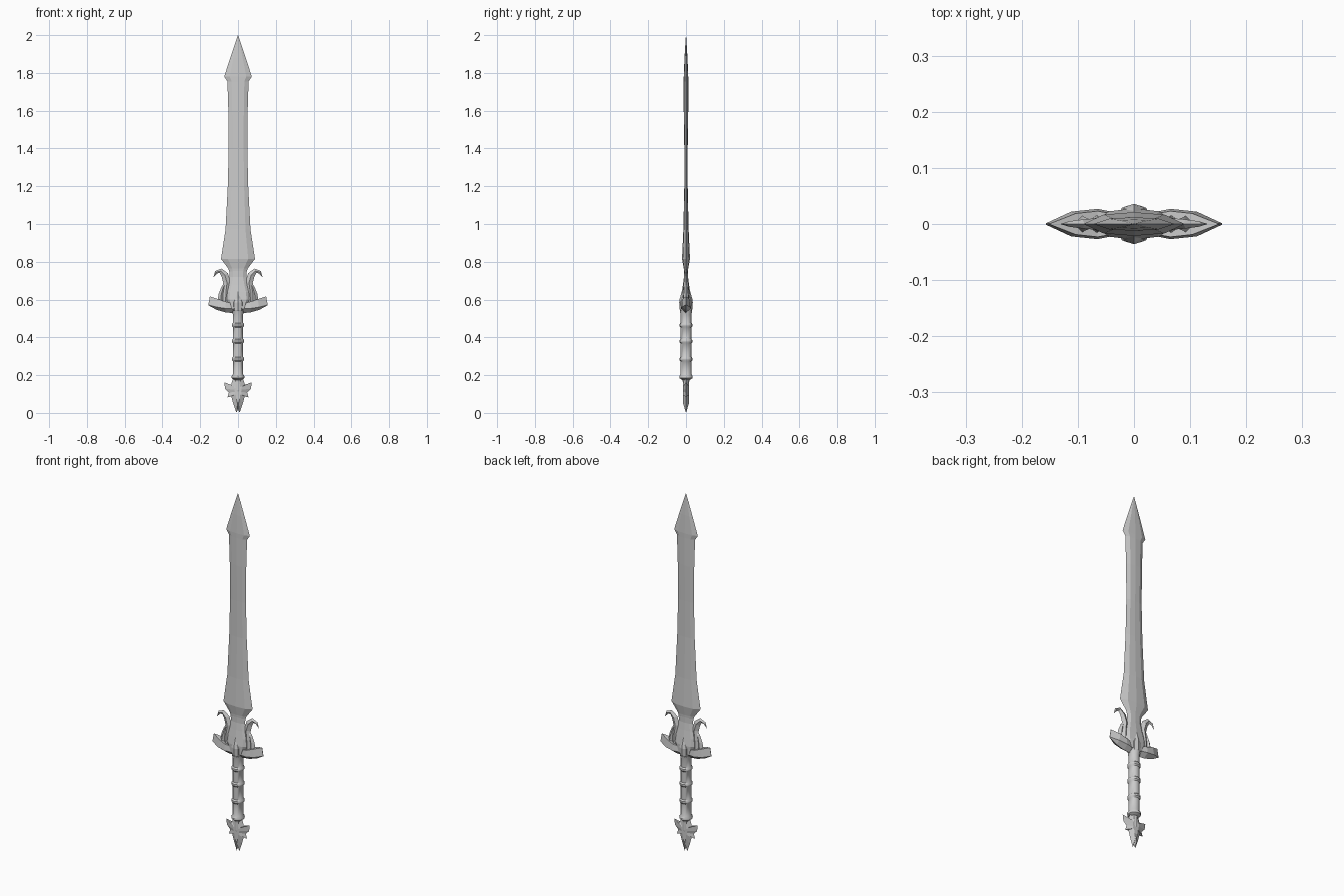
import bpy, bmesh, math
from mathutils import Vector


def make(name, rings, mirror=False, smooth=None):
    """Skin a list of equal-length closed rings, cap both ends."""
    bm = bmesh.new()
    vr = [[bm.verts.new(p) for p in r] for r in rings]
    n = len(rings[0])
    for a, b in zip(vr, vr[1:]):
        for i in range(n):
            j = (i + 1) % n
            bm.faces.new((a[i], a[j], b[j], b[i]))
    bm.faces.new(vr[0])
    bm.faces.new(vr[-1])
    bmesh.ops.remove_doubles(bm, verts=bm.verts, dist=0.0003)
    bmesh.ops.recalc_face_normals(bm, faces=bm.faces)
    me = bpy.data.meshes.new(name)
    bm.to_mesh(me)
    bm.free()
    ob = bpy.data.objects.new(name, me)
    bpy.context.collection.objects.link(ob)
    if mirror:
        ob.modifiers.new("Mirror", 'MIRROR').use_mirror_merge = False
    if smooth:
        bpy.context.view_layer.objects.active = ob
        ob.select_set(True)
        bpy.ops.object.shade_smooth_by_angle(angle=math.radians(smooth))
        ob.select_set(False)
    return ob


def blade_ring(z, w, t, k=0.6, kt=0.8):
    """Eight-point lens: sharp edges, bevel shoulders, centre ridge."""
    return [(w, 0, z), (k * w, kt * t, z), (0, t, z), (-k * w, kt * t, z),
            (-w, 0, z), (-k * w, -kt * t, z), (0, -t, z), (k * w, -kt * t, z)]


def horn(name, path):
    """Curved spike in the xz plane: path of (x, z, half width, half depth)."""
    rings = []
    for i, (x, z, w, t) in enumerate(path):
        a, b = path[max(i - 1, 0)], path[min(i + 1, len(path) - 1)]
        d = Vector((b[0] - a[0], b[1] - a[1])).normalized()
        nx, nz = -d.y * w, d.x * w
        rings.append([(x + nx, 0, z + nz), (x, t, z),
                      (x - nx, 0, z - nz), (x, -t, z)])
    return make(name, rings, mirror=True)


# Blade with flared base and arrow-shaped point
make("blade", [blade_ring(*s) for s in [
    (0.74, 0.043, 0.010), (0.765, 0.052, 0.012), (0.815, 0.09, 0.021),
    (0.97, 0.066, 0.014), (1.20, 0.054, 0.009), (1.40, 0.049, 0.009),
    (1.60, 0.051, 0.012), (1.755, 0.056, 0.012), (1.78, 0.073, 0.012),
    (1.88, 0.041, 0.008), (2.0, 0.0005, 0.0005)]])

# Blade collar widening down into the guard
make("collar", [blade_ring(*s) for s in [
    (0.55, 0.05, 0.026), (0.60, 0.075, 0.028), (0.64, 0.07, 0.022),
    (0.68, 0.056, 0.016), (0.72, 0.044, 0.011), (0.76, 0.046, 0.011)]])

# Faceted hub in the middle of the guard
make("guard_hub", [blade_ring(*s) for s in [
    (0.525, 0.022, 0.026), (0.545, 0.032, 0.033), (0.585, 0.036, 0.036),
    (0.605, 0.022, 0.033), (0.65, 0.003, 0.02)]])

# Guard arms: x, half depth, keel z, lower edge z, upper edge z
arm = [(0.02, 0.018, 0.528, 0.552, 0.580), (0.065, 0.027, 0.532, 0.553, 0.588),
       (0.112, 0.022, 0.545, 0.560, 0.602), (0.157, 0.0012, 0.570, 0.572, 0.617)]
make("guard_arms", [[(x, -d, lo), (x - (x > .1) * .008, -d * .85, hi),
                     (x - (x > .1) * .008, d * .85, hi), (x, d, lo), (x, 0, keel)]
                    for x, d, keel, lo, hi in arm], mirror=True)

# Curling horns and lower fins above the guard
horn("guard_horns", [(0.066, 0.58, 0.022, 0.016), (0.064, 0.64, 0.02, 0.014),
                     (0.058, 0.69, 0.02, 0.012), (0.070, 0.73, 0.019, 0.010),
                     (0.092, 0.752, 0.013, 0.008), (0.115, 0.745, 0.008, 0.005),
                     (0.130, 0.718, 0.0005, 0.0005)])
horn("guard_fins", [(0.093, 0.585, 0.017, 0.016), (0.088, 0.63, 0.014, 0.012),
                    (0.077, 0.668, 0.009, 0.008), (0.058, 0.695, 0.001, 0.001)])

# Grip with raised rings, turned as one profile
profile = [(0.02, 0.175), (0.033, 0.184), (0.034, 0.195), (0.027, 0.205)]
for z in (0.285, 0.38, 0.465):
    profile += [(0.027, z - 0.012), (0.033, z - 0.005), (0.033, z + 0.005), (0.027, z + 0.012)]
profile += [(0.027, 0.52), (0.031, 0.54)]
make("grip", [[(r * math.cos(a * math.pi / 6), r * 1.05 * math.sin(a * math.pi / 6), z)
               for a in range(12)] for r, z in profile], smooth=40)

# Pommel: barbed outline rising to a central ridge on both faces
half = [(0.025, 0.185), (0.036, 0.152), (0.052, 0.148), (0.073, 0.162), (0.068, 0.128),
        (0.048, 0.108), (0.056, 0.082), (0.036, 0.088), (0.024, 0.045), (0.008, 0.0)]
outline = half + [(0, 0.02)] + [(-x, z) for x, z in reversed(half)]


def inset(s, y):
    return [(min(max(x, -0.055), 0.055) * s, y, 0.115 + (z - 0.115) * (0.35 + s * 0.65))
            for x, z in outline]


make("pommel", [inset(0.35, -0.015), [(x, 0, z) for x, z in outline], inset(0.35, 0.015)])
make("pommel_neck", [blade_ring(*s) for s in [
    (0.06, 0.002, 0.006), (0.12, 0.022, 0.017), (0.165, 0.02, 0.017), (0.19, 0.022, 0.022)]])
